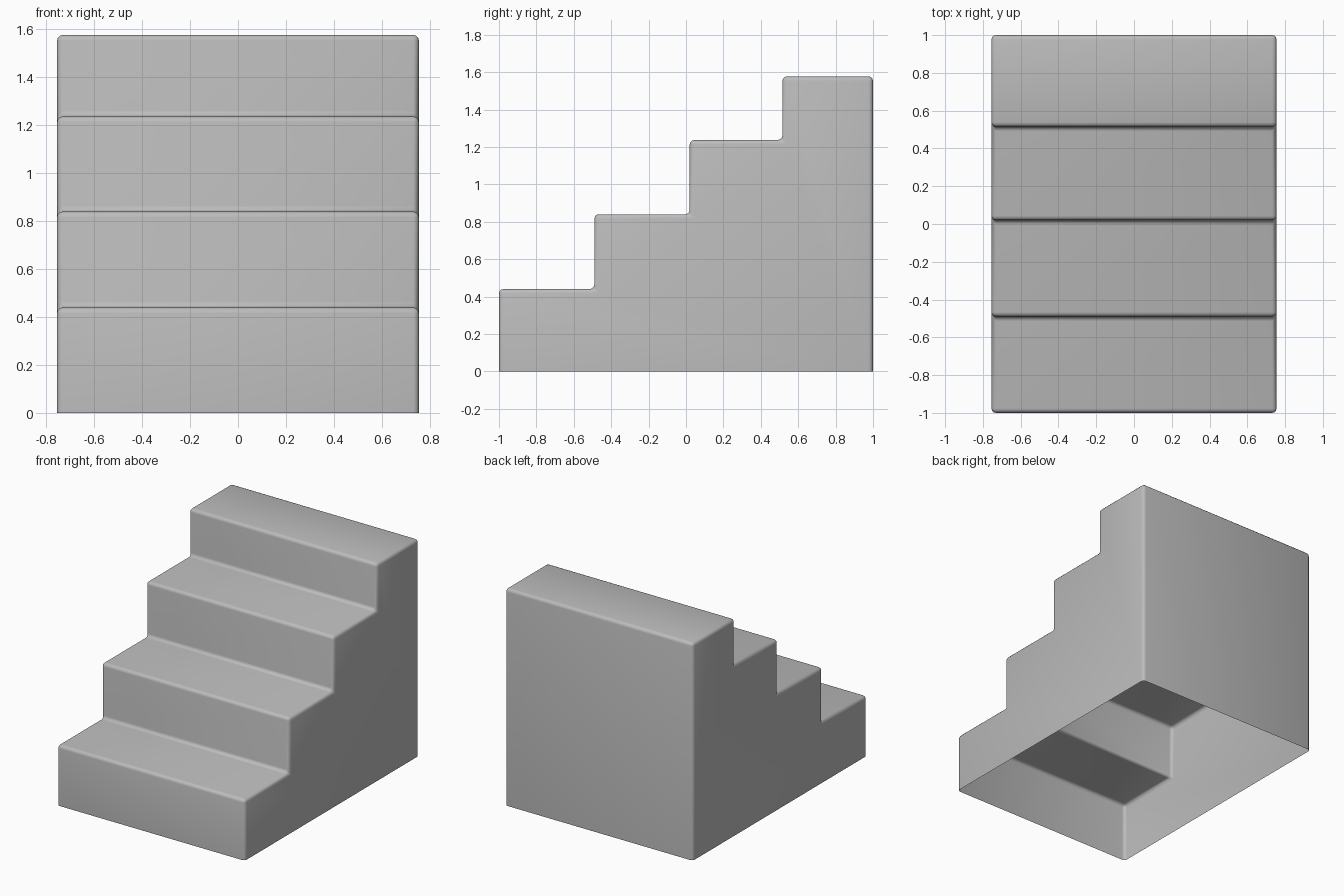
import bpy
import bmesh
import math

cube = bpy.data.objects.get("Cube")
if cube:
    bpy.data.objects.remove(cube, do_unlink=True)

HALF_WIDTH = 0.755
BACK = 1.0

# Each step: front edge y, top z
steps = [(-1.0, 0.44), (-0.49, 0.84), (0.02, 1.237), (0.515, 1.577)]

# Stepped side profile, from the front floor edge to the back floor edge
profile = [(steps[0][0], 0.0)]
for i, (y, z) in enumerate(steps):
    next_y = steps[i + 1][0] if i + 1 < len(steps) else BACK
    profile += [(y, z), (next_y, z)]
profile.append((BACK, 0.0))

# Hollow shell, open underneath
bm = bmesh.new()
right = [bm.verts.new((-HALF_WIDTH, y, z)) for y, z in profile]
left = [bm.verts.new((HALF_WIDTH, y, z)) for y, z in profile]
bm.faces.new(right)
bm.faces.new(left)
for i in range(len(profile) - 1):
    bm.faces.new((right[i], right[i + 1], left[i + 1], left[i]))
bmesh.ops.recalc_face_normals(bm, faces=bm.faces)
# Make sure the normals point outwards
front = min(bm.faces, key=lambda f: f.calc_center_median().y)
if front.normal.y > 0:
    bmesh.ops.reverse_faces(bm, faces=bm.faces)

mesh = bpy.data.meshes.new("staircase")
bm.to_mesh(mesh)
bm.free()
stairs = bpy.data.objects.new("staircase", mesh)
bpy.context.collection.objects.link(stairs)

# Plain grey
grey = bpy.data.materials.new("plain grey")
grey.use_nodes = True
colour = (0.5, 0.5, 0.5, 1.0)
grey.diffuse_color = colour
grey.node_tree.nodes["Principled BSDF"].inputs["Base Color"].default_value = colour
mesh.materials.append(grey)

# Softly rounded edges
bevel = stairs.modifiers.new("rounded edges", 'BEVEL')
bevel.width = 0.024
bevel.segments = 3
bevel.limit_method = 'ANGLE'
bevel.angle_limit = math.radians(40)

bpy.ops.object.select_all(action='DESELECT')
stairs.select_set(True)
bpy.context.view_layer.objects.active = stairs
bpy.ops.object.shade_smooth()
